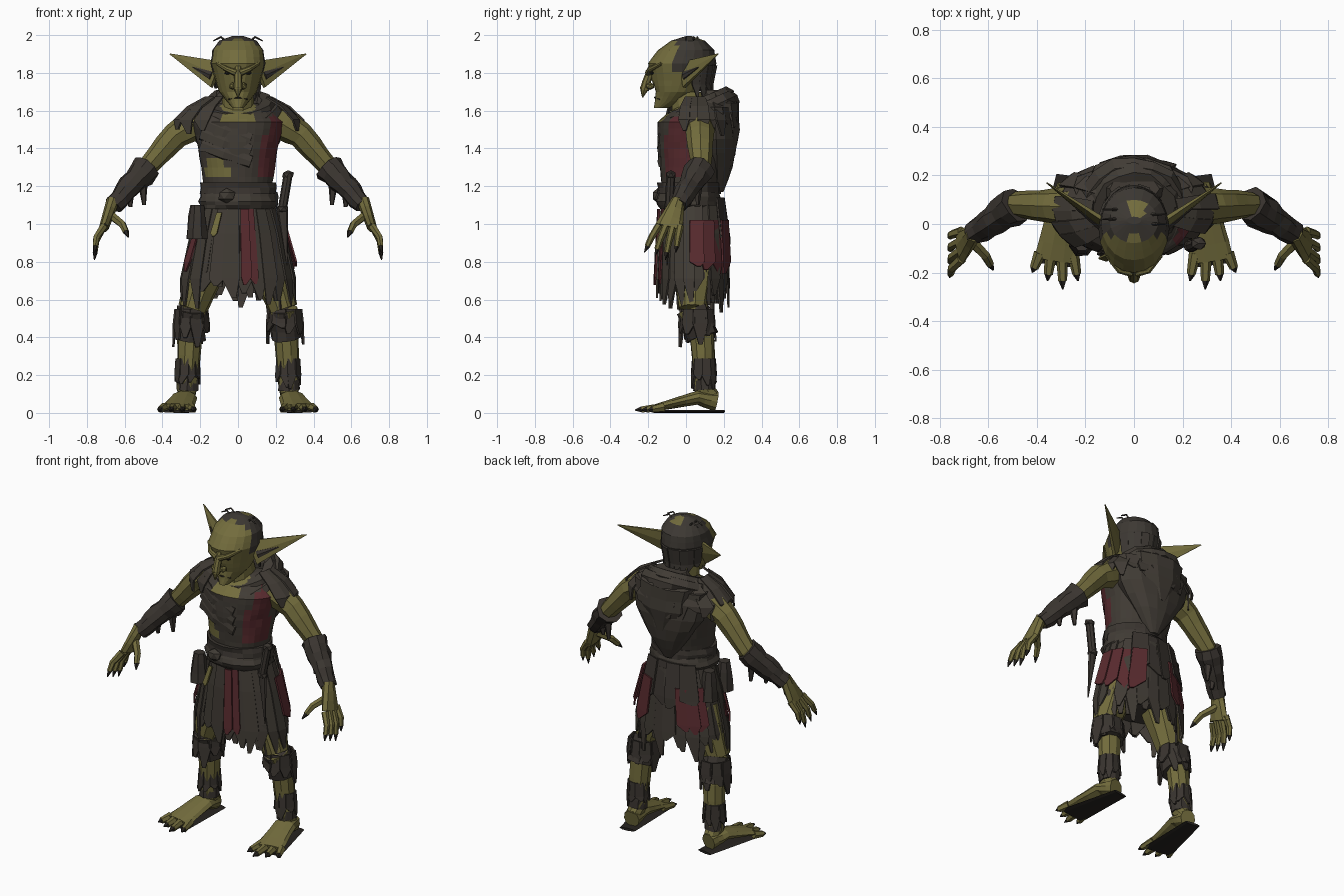
import bpy, bmesh, math, random
from mathutils import Vector

random.seed(7)
if "Cube" in bpy.data.objects:
    bpy.data.objects.remove(bpy.data.objects["Cube"])


def material(name, *rgb):
    result = bpy.data.materials.new(name)
    result.use_nodes = True
    result.diffuse_color = (*rgb, 1)
    shader = result.node_tree.nodes["Principled BSDF"]
    shader.inputs["Base Color"].default_value = (*rgb, 1)
    return result


skin = material("olive skin", .17, .15, .046)
cloth = material("brown cloth", .052, .044, .035)
leather = material("dark leather", .042, .035, .029)
red = material("faded red cloth", .1, .024, .028)
hair = material("dark hair", .046, .04, .033)
claw = material("black claw", .02, .017, .014)
POINT = .003


def build(name, verts, faces, mats, rule=None, thick=0):
    """Make a mesh object; the rule picks a material from a face centre."""
    mesh = bpy.data.meshes.new(name)
    mesh.from_pydata([(x, y, max(z, 0)) for x, y, z in verts], [], faces)
    for mat in mats:
        mesh.materials.append(mat)
    bm = bmesh.new()
    bm.from_mesh(mesh)
    bmesh.ops.recalc_face_normals(bm, faces=bm.faces)
    bm.to_mesh(mesh)
    bm.free()
    if rule:
        for face in mesh.polygons:
            face.material_index = rule(face.center)
    ob = bpy.data.objects.new(name, mesh)
    bpy.context.collection.objects.link(ob)
    if thick:
        solid = ob.modifiers.new("thickness", "SOLIDIFY")
        solid.thickness, solid.offset = thick, 0


def loft(name, rings, mats, sides=8, level=False, noise=0, rule=None, s=1):
    """Capped tube through (centre, radius, radius) rings; s mirrors in x."""
    centres = [ring[0] for ring in rings]
    axis = centres[-1] - centres[0]
    along_y = abs(axis.y) > max(abs(axis.x), abs(axis.z))
    ref = Vector((1, 0, 0)) if along_y or level else Vector((0, 1, 0))
    verts, faces = [], []
    for i, (centre, wide, deep) in enumerate(rings):
        ahead = centres[min(i + 1, len(rings) - 1)] - centres[max(i - 1, 0)]
        tangent = Vector((0, 0, 1)) if level else ahead.normalized()
        u = (ref - tangent * ref.dot(tangent)).normalized()
        v = tangent.cross(u)
        for k in range(sides):
            angle = math.tau * k / sides
            out = u * wide * math.cos(angle) + v * deep * math.sin(angle)
            p = centre + out * (1 + random.uniform(-noise, noise))
            verts.append((p.x * s, p.y, p.z))
            if i:
                b, c = (i - 1) * sides, (k + 1) % sides
                faces.append((b + k, b + c, b + sides + c, b + sides + k))
    faces += [tuple(range(sides)), tuple(range(len(verts) - sides, len(verts)))]
    build(name, verts, faces, mats, rule)


def subdivide(rows, parts):
    rows = [Vector(row) for row in rows]
    dense = [a.lerp(b, k / parts) for a, b in zip(rows, rows[1:]) for k in range(parts)]
    return dense + [rows[-1]]


def limb(name, path, start, end, mat, parts=3, **options):
    """Tapered tube along a path; a radius may be one number or a pair."""
    pairs = [Vector(r if isinstance(r, tuple) else (r, r)) for r in (start, end)]
    centres = subdivide(path, parts)
    rings = []
    for i, centre in enumerate(centres):
        wide, deep = pairs[0].lerp(pairs[1], i / (len(centres) - 1))
        rings.append((centre, wide, deep))
    loft(name, rings, [mat], **options)


def body(name, rows, mats, parts=2, **options):
    """Upright form from (height, half width, front, back) rows."""
    rings = [(Vector((0, (front + back) / 2, z)), wide, (back - front) / 2)
             for z, wide, front, back in subdivide(rows, parts)]
    loft(name, rings, mats, level=True, **options)


def rag(name, rows, mat, count, drop, arc=(0, 360), at=(0, .04), s=1):
    """Tattered strips on (height, rx, ry) ellipses; angle 0 is the front."""
    verts, faces = [], []
    step = (arc[1] - arc[0]) / count
    z, rx, ry = rows[-1]
    for i in range(count):
        middle, loose = arc[0] + step * (i + .5), random.uniform(.96, 1.07)
        lean = step * random.uniform(-.4, .4)
        strip = list(rows) + [(z - drop * random.uniform(.2, 1), rx, ry)]
        for k, (height, wide, deep) in enumerate(strip):
            tip = k == len(rows)
            half, turn = step * (.15 if tip else .6), middle + (lean if tip else 0)
            for angle in (math.radians(turn - half), math.radians(turn + half)):
                x = at[0] + wide * loose * math.sin(angle)
                verts.append((x * s, at[1] - deep * loose * math.cos(angle), height))
            if k:
                b = len(verts)
                faces.append((b - 4, b - 3, b - 1, b - 2))
    build(name, verts, faces, [mat], thick=.01)


def digit(name, base, middle, tip, radius, s):
    """Finger or toe that ends in a claw."""
    nail = middle.lerp(tip, .6)
    limb(name, [base, middle, nail], radius, radius * .7, skin, sides=6, parts=1, s=s)
    limb(name + "_claw", [nail, tip], radius * .65, POINT, claw, sides=5, parts=1, s=s)


def blob(name, place, size, mat):
    bpy.ops.mesh.primitive_ico_sphere_add(subdivisions=1, radius=1, location=place)
    ob = bpy.context.object
    ob.name, ob.scale = name, size
    ob.data.materials.append(mat)


# Head with hair behind the brow and a bald patch on the crown
def head_rule(c):
    bald = -.02 < c.x < .05 and .03 < c.y < .09 and c.z > 1.95
    top, back = c.y > -.055 and c.z > 1.79, c.y > .05 and c.z > 1.7
    return int((top or back) and not bald)


body("head", [(1.615, .03, -.17, -.09), (1.65, .06, -.165, 0), (1.7, .1, -.16, .07), (1.76, .12, -.18, .13),
              (1.85, .145, -.2, .16), (1.92, .135, -.15, .15), (1.97, .1, -.08, .1), (1.995, .03, 0, .03)],
     [skin, hair], sides=20, noise=.01, rule=head_rule)
rag("nape_hair", [(1.84, .14, .16), (1.74, .125, .14)], hair, 9, .09, (105, 255), at=(0, 0))
body("neck", [(1.5, .11, -.08, .15), (1.58, .09, -.08, .14), (1.7, .08, -.08, .1)], [skin], sides=10)
limb("nose", [(0, -.18, 1.83), (0, -.21, 1.75), (0, -.22, 1.71)], .02, .025, skin)
limb("nose_tip", [(0, -.22, 1.72), (0, -.23, 1.67)], .025, POINT, skin)
for k in range(4):
    side = (-1) ** k
    root = Vector((side * .05, .02 * k, 1.95))
    limb(f"hair_wisp_{k}", [root, root + Vector((side * .04, 0, .04)), root + Vector((side * .08, 0, .02))],
         .008, POINT, hair, sides=4)

# Joints of the model's left side
shoulder, elbow, wrist = Vector((.2, .07, 1.55)), Vector((.48, .08, 1.3)), Vector((.66, -.04, 1.1))
knuckle, hip, knee = Vector((.71, -.09, .98)), Vector((.14, .04, .85)), Vector((.24, .035, .55))
calf, ankle, heel = Vector((.255, .085, .4)), Vector((.27, .1, .12)), Vector((.27, .16, .06))
instep, ball = Vector((.285, .06, .08)), Vector((.32, -.15, .03))

for s, side in ((1, "left_"), (-1, "right_")):
    # Face and broad pointed ear with a dark hollow
    limb(side + "brow", [(.01, -.2, 1.8), (.06, -.19, 1.82), (.11, -.13, 1.85)], .018, .01, skin, s=s)
    blob(side + "eye", (.055 * s, -.18, 1.8), (.02, .01, .01), claw)
    blob(side + "nostril", (.03 * s, -.19, 1.73), (.02, .025, .02), skin)
    limb(side + "mouth", [(0, -.165, 1.67), (.05, -.14, 1.66)], .005, POINT, claw, sides=4, s=s)
    limb(side + "ear", [(.11, -.01, 1.79), (.36, .17, 1.9)], (.02, .085), POINT, skin, sides=6, s=s)
    limb(side + "ear_hollow", [(.14, -.01, 1.785), (.24, .065, 1.83)], (.015, .025), POINT, leather, sides=6, s=s)

    # Arm and tattered bracer
    limb(side + "arm", [shoulder, shoulder.lerp(elbow, .4) + Vector((.02, 0, .02)), elbow, wrist],
         .09, .035, skin, noise=.04, s=s)
    limb(side + "bracer", [elbow, wrist], .078, .048, leather, parts=6, sides=9, noise=.12, s=s)
    for part, along, drop in (("upper", .15, .17), ("lower", .55, .1)):
        top = elbow.lerp(wrist, along)
        limb(side + part + "_bracer_tatter", [top, top - Vector((.01, 0, drop))], .035, .01, leather, sides=5, s=s)

    # Hand with four fingers and a thumb
    limb(side + "palm", [wrist + Vector((0, 0, .03)), knuckle], (.035, .035), (.075, .026), skin, s=s)
    for k in range(4):
        base = knuckle + Vector((0, k * .038 - .055, .01))
        tip = Vector((.76, k * .055 - .22, .85 - .02 * (k % 3)))
        digit(f"{side}finger_{k}", base, base.lerp(tip, .5) + Vector((.015, 0, .01)), tip, .021, s)
    tip = Vector((.58, -.19, .93))
    digit(side + "thumb", wrist.lerp(knuckle, .4), wrist.lerp(tip, .6), tip, .024, s)

    # Leg with wraps below the knee and round the ankle
    limb(side + "thigh", [hip, knee], .12, .078, skin, sides=9, noise=.04, s=s)
    limb(side + "shin", [knee, calf, ankle, ankle.lerp(heel, .7)], .078, .042, skin, sides=9, noise=.04, s=s)
    for part, top, bottom, radius in (("knee", knee, calf, .085), ("ankle", ankle.lerp(calf, .6), ankle, .058)):
        limb(side + part + "_wrap", [top, bottom], radius * .95, radius, leather, sides=10, noise=.1, s=s)
        middle = top.lerp(bottom, .5)
        rag(side + part + "_tatters", [(top.z, radius, radius), (middle.z, radius * 1.1, radius * 1.1)],
            leather, 9, radius * 1.5, at=middle.xy, s=s)

    # Bare foot with a dark sole and four toes
    limb(side + "foot", [heel, instep, ball], (.048, .055), (.09, .02), skin, sides=10, noise=.03, s=s)
    limb(side + "sole", [(heel.x, .2, .008), (ball.x, -.17, .008)], (.05, .008), (.092, .008), claw, s=s)
    for k in range(4):
        base = ball + Vector((k * .045 - .068, .03, 0))
        tip = Vector((.23 + k * .063, abs(k - 1) * .035 - .27, .015))
        digit(f"{side}toe_{k}", base, base.lerp(tip, .4), tip, .026, s)


# Tunic with an open neck, a slanting red panel and a torn gap
def tunic_rule(c):
    rise = c.z - 1.25
    if c.y < .02 and 0 < rise < .35 and .09 + rise * .25 < c.x:
        return 1
    gap = 0 < rise < .12 and -.17 < c.x < -.03 - rise * .4
    neck = rise > .29 and abs(c.x) < .09
    return 2 if c.y < 0 and (gap or neck) else 0


body("tunic", [(1.1, .18, -.13, .16), (1.2, .18, -.13, .17), (1.4, .21, -.15, .23), (1.54, .25, -.15, .25),
               (1.6, .2, -.08, .24), (1.64, .1, -.02, .16)],
     [cloth, red, skin], parts=4, sides=32, noise=.015, rule=tunic_rule)
for k in range(3):
    fold = [Vector(p) - Vector((0, 0, k * .06)) for p in ((-.19, -.08, 1.55), (-.07, -.135, 1.5), (.07, -.14, 1.45))]
    limb(f"chest_fold_{k}", fold, (.012, .05), (.01, .035), cloth, sides=6, noise=.12)

# Cowl, shoulder mantle, hood and pointed back cape
for name, radius, height in (("inner", .15, 1.62), ("outer", .185, 1.59)):
    bpy.ops.mesh.primitive_torus_add(major_radius=radius, minor_radius=.045, major_segments=16, minor_segments=6,
                                     location=(0, .07, height), rotation=(.43, 0, 0))
    roll = bpy.context.object
    roll.name = name + "_cowl_roll"
    roll.data.materials.append(cloth)
    for vert in roll.data.vertices:
        vert.co *= random.uniform(.95, 1.05)
rag("mantle", [(1.67, .17, .13), (1.62, .26, .18), (1.55, .33, .2)], cloth, 18, .1, (62, 330), at=(0, .06))
body("hood", [(1.71, .1, .08, .21), (1.64, .19, .08, .28), (1.5, .17, .13, .285), (1.36, .05, .17, .26)],
     [cloth], sides=10, noise=.06)
body("back_cape", [(1.62, .25, .05, .25), (1.45, .23, .05, .27), (1.3, .13, .08, .25), (1.17, .03, .14, .2)],
     [cloth], sides=14, noise=.05)

# Ragged skirt with red panels, an olive scrap and a back apron
body("skirt_lining", [(1.1, .17, -.12, .16), (.75, .25, -.13, .18)], [cloth], sides=18)
rag("skirt_strips", [(1.1, .19, .16), (.95, .235, .175), (.71, .285, .185)], cloth, 24, .18)
rag("skirt_under_strips", [(1.0, .2, .16), (.75, .26, .17)], cloth, 19, .22)
for name, arc, count, top, low, drop, mat in (
        ("front_red", (4, 22), 2, 1.08, .72, .13, red), ("left_red", (86, 158), 4, 1.02, .8, .07, red),
        ("back_red", (200, 242), 3, 1, .78, .06, red), ("right_red", (282, 302), 2, .92, .8, .06, red),
        ("olive", (332, 338), 1, 1.06, .95, .05, skin)):
    flare = (1.1 - top) * .2
    rag(name + "_panel", [(top, .215 + flare, .175 + flare * .5), (low, .29, .195)], mat, count, drop, arc)
rag("back_apron", [(1.14, .21, .16), (.93, .26, .19)], leather, 4, .08, (140, 228))

# Belt, sash and pouches
body("belt", [(1.16, .2, -.15, .18), (1.22, .195, -.15, .18)], [leather], sides=20, noise=.04)
body("sash", [(1.08, .2, -.14, .18), (1.12, .215, -.16, .19), (1.17, .2, -.14, .18)], [cloth], sides=20, noise=.04)
blob("sash_knot", (-.06, -.15, 1.15), (.05, .03, .04), cloth)
for name, x, y in (("side", -.215, -.08), ("back", -.22, .08)):
    limb(name + "_pouch", [(x, y, 1.1), (x, y, .92)], .035, .058, leather, sides=7, noise=.08)

# Sheathed knife at the left hip
pommel, guard, tip = Vector((.265, -.08, 1.26)), Vector((.235, -.09, 1.08)), Vector((.26, -.1, .78))
limb("knife_grip", [pommel, guard], .024, .024, leather)
limb("knife_sheath", [guard, tip], (.016, .03), POINT, leather)
for name, place in (("pommel", pommel), ("guard", guard)):
    blob("knife_" + name, place, (.035, .03, .025), leather)
